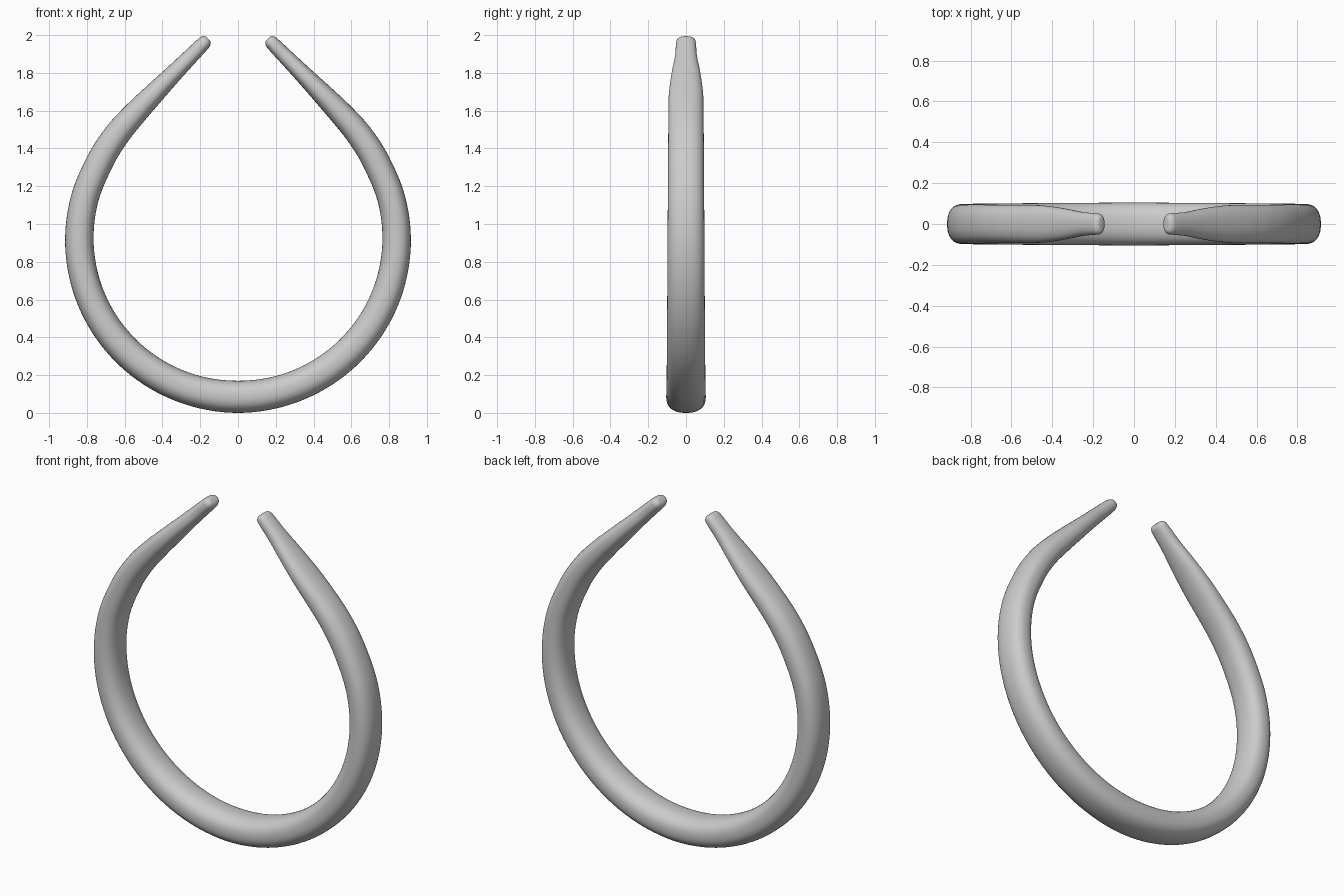
import bpy, bmesh, math
from mathutils import Vector

if "Cube" in bpy.data.objects:
    bpy.data.objects.remove(bpy.data.objects["Cube"])

# Half centreline in the xz plane: (x, z, half thickness, half depth)
half = []
for i in range(9):
    a = math.radians(15 * i)
    t = i / 8
    half.append((0.84 * math.sin(a), 0.92 - 0.835 * math.cos(a),
                 0.085 - 0.013 * t, 0.105 - 0.01 * t))
half += [(0.640, 1.475, 0.069, 0.094), (0.55, 1.58, 0.064, 0.093),
         (0.45, 1.685, 0.056, 0.091), (0.345, 1.792, 0.047, 0.077),
         (0.25, 1.888, 0.041, 0.058), (0.158, 1.981, 0.036, 0.052)]
keys = [(-x, z, t, d) for x, z, t, d in reversed(half[1:])] + half


def spline(pts, steps):
    """Catmull-Rom interpolation through all keys."""
    out = []
    ext = [tuple(2 * a - b for a, b in zip(pts[0], pts[1]))] + pts
    ext.append(tuple(2 * a - b for a, b in zip(pts[-1], pts[-2])))
    for i in range(1, len(ext) - 2):
        for s in range(steps):
            u = s / steps
            out.append([0.5 * (2 * b + (c - a) * u + (2 * a - 5 * b + 4 * c - d) * u * u
                               + (3 * b - a - 3 * c + d) * u ** 3)
                        for a, b, c, d in zip(*ext[i - 1:i + 3])])
    out.append(list(pts[-1]))
    return out


path = spline(keys, 6)
N = 40
CAP = 0.032


def section(bm, p, tan, inset):
    """Rounded cross-section perpendicular to the path."""
    normal = Vector((tan.z, 0, -tan.x))
    ring = []
    for k in range(N):
        a = 2 * math.pi * k / N
        c, s = math.cos(a), math.sin(a)
        u = math.copysign(abs(c) ** 0.85, c) * (p[2] - inset)
        v = math.copysign(abs(s) ** 0.85, s) * (p[3] - inset)
        ring.append(bm.verts.new(Vector((p[0], v, p[1])) + normal * u))
    return ring


# Open ring band swept along the path, with rounded tips
bm = bmesh.new()
rings = []
last = len(path) - 1
frames = []
for i, p in enumerate(path):
    a, b = path[max(i - 1, 0)], path[min(i + 1, last)]
    frames.append((p, Vector((b[0] - a[0], 0, b[1] - a[1])).normalized()))


def tip(p, tan, sign):
    """Rounded end frames, ordered from the body to the very end."""
    out = []
    for j in range(7):
        a = math.pi / 2 * j / 6
        off = sign * CAP * (math.sin(a) - 1)
        q = [p[0] + tan.x * off, p[1] + tan.z * off, p[2], p[3]]
        out.append((q, tan, 0.026 * (1 - math.cos(a))))
    return out


start = tip(*frames[0], -1)[::-1]
end = tip(*frames[-1], 1)
body = [(p, t, 0) for p, t in frames[3:-3]]
for p, t, inset in start + body + end:
    rings.append(section(bm, p, t, inset))
for r, q in zip(rings, rings[1:]):
    for k in range(N):
        m = (k + 1) % N
        bm.faces.new((r[k], r[m], q[m], q[k]))
bm.faces.new(rings[0])
bm.faces.new(rings[-1])
bmesh.ops.recalc_face_normals(bm, faces=bm.faces)
mesh = bpy.data.meshes.new("open_band")
bm.to_mesh(mesh)
bm.free()
band = bpy.data.objects.new("open_band", mesh)
bpy.context.collection.objects.link(band)
for f in mesh.polygons:
    f.use_smooth = True
